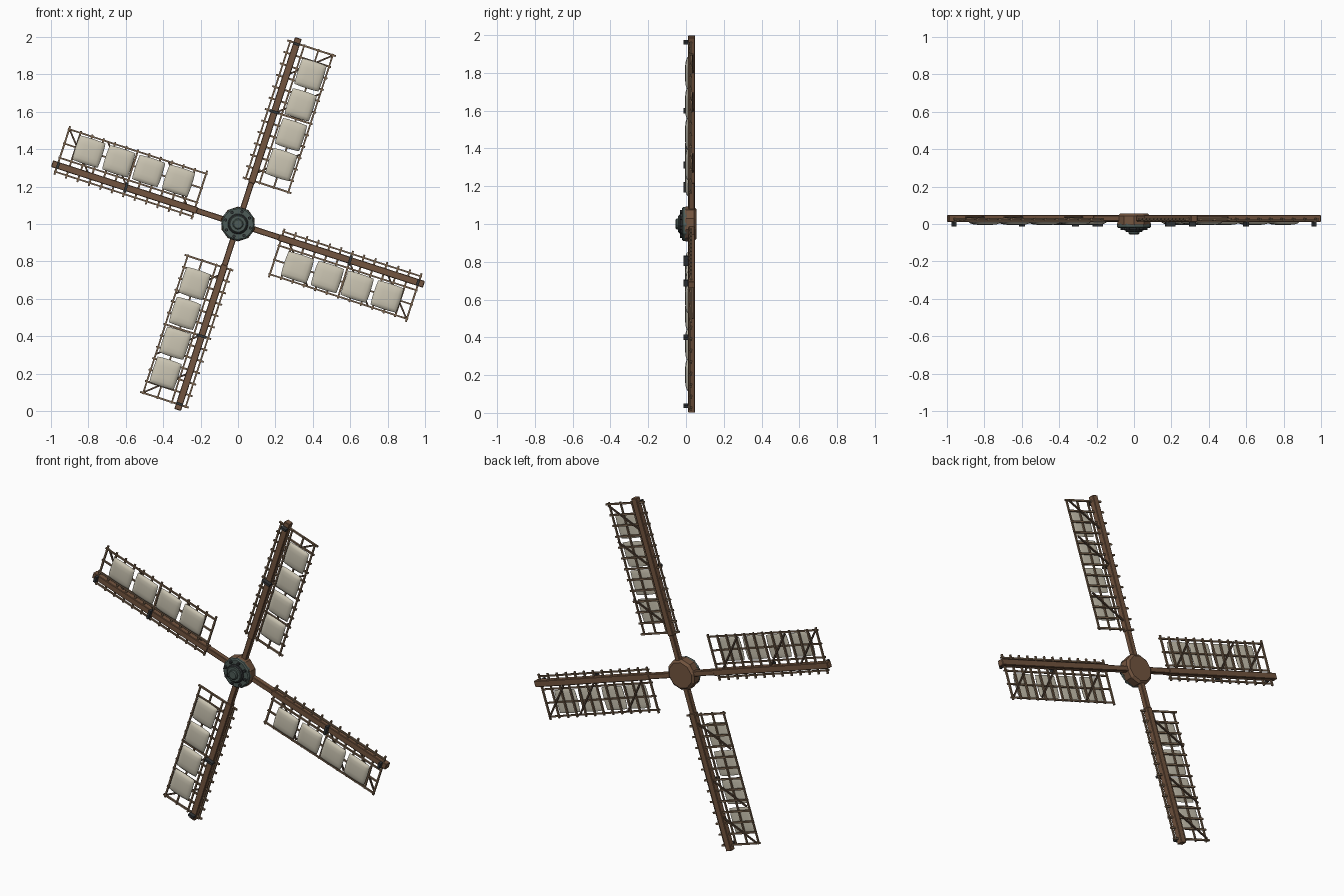
import bpy, bmesh, math
from mathutils import Matrix, Vector

cube = bpy.data.objects.get("Cube")
if cube:
    bpy.data.objects.remove(cube, do_unlink=True)


def material(name, rgb):
    m = bpy.data.materials.new(name)
    m.use_nodes = True
    m.diffuse_color = (*rgb, 1)
    bsdf = next(n for n in m.node_tree.nodes if n.type == 'BSDF_PRINCIPLED')
    bsdf.inputs["Base Color"].default_value = (*rgb, 1)
    bsdf.inputs["Roughness"].default_value = 0.8
    return m


WOOD = material("dark wood", (0.17, 0.09, 0.05))
LATH = material("lattice wood", (0.21, 0.135, 0.08))
BRACE = material("brace wood", (0.09, 0.055, 0.035))
CLOTH = material("sail cloth", (0.60, 0.56, 0.45))
IRON = material("green iron", (0.075, 0.105, 0.095))
DARK = material("black iron", (0.03, 0.033, 0.036))

HUB = Matrix.Translation((0, 0, 1))


def finish(name, bm, mat, matrix, bevel=0, smooth=False):
    bmesh.ops.recalc_face_normals(bm, faces=bm.faces)
    me = bpy.data.meshes.new(name)
    bm.to_mesh(me)
    bm.free()
    me.materials.append(mat)
    ob = bpy.data.objects.new(name, me)
    ob.matrix_world = matrix
    bpy.context.collection.objects.link(ob)
    if bevel:
        mod = ob.modifiers.new("soft edges", 'BEVEL')
        mod.width = bevel
        mod.segments = 1
    if smooth:
        bpy.ops.object.select_all(action='DESELECT')
        ob.select_set(True)
        bpy.context.view_layer.objects.active = ob
        bpy.ops.object.shade_smooth_by_angle(angle=math.radians(40))
    return ob


def bar(bm, a, b, wide, deep):
    """Box beam from a to b; wide lies across the sail, deep runs along y."""
    a, b = Vector(a), Vector(b)
    d = (b - a).normalized()
    side = Vector((0, 1, 0)).cross(d).normalized()
    frame = Matrix((side, Vector((0, 1, 0)), d)).transposed().to_4x4()
    size = Matrix.Diagonal((wide, deep, (b - a).length, 1))
    bmesh.ops.create_cube(bm, size=1, matrix=Matrix.Translation((a + b) / 2) @ frame @ size)


def lathe(name, profile, sides, mat, bevel=0):
    """Turn (radius, y) points about the hub axis, closing both ends."""
    bm = bmesh.new()
    rings = []
    for r, y in profile:
        angles = [2 * math.pi * (i + 0.5) / sides + TILT for i in range(sides)]
        rings.append([bm.verts.new((r * math.sin(t), y, r * math.cos(t))) for t in angles])
    for lo, hi in zip(rings, rings[1:]):
        for i in range(sides):
            j = (i + 1) % sides
            bm.faces.new((lo[i], lo[j], hi[j], hi[i]))
    bm.faces.new(rings[0])
    bm.faces.new(rings[-1])
    return finish(name, bm, mat, HUB, bevel)


def cloth_panels(bm):
    """Four padded cloth squares, bulging to the front."""
    n = 8
    for k in range(4):
        centre = 0.374 + 0.168 * k
        for front in (True, False):
            grid = []
            for i in range(n + 1):
                for j in range(n + 1):
                    s, t = (math.sin(math.pi * (q / n - 0.5)) for q in (i, j))
                    puff = ((1 - s ** 4) * (1 - t ** 4)) ** 0.5
                    y = 0.011 - 0.016 * puff if front else 0.011 + 0.003 * puff
                    pinch = 1 - 0.05 * s * s * t * t
                    grid.append(bm.verts.new((0.122 + 0.071 * s * pinch, y,
                                              centre + 0.075 * t * pinch)))
            for i in range(n):
                for j in range(n):
                    p = i * (n + 1) + j
                    bm.faces.new((grid[p], grid[p + 1], grid[p + n + 2], grid[p + n + 1]))
    bmesh.ops.remove_doubles(bm, verts=bm.verts, dist=0.0005)


TILT = math.radians(18)
INNER, OUTER = 0.245, 1.015

for index, label in enumerate(("top", "left", "bottom", "right")):
    place = HUB @ Matrix.Rotation(TILT + index * math.pi / 2, 4, 'Y')

    # Main spar, thinner at the hub
    bm = bmesh.new()
    bar(bm, (0, 0.03, 0.03), (0, 0.03, 0.27), 0.031, 0.031)
    bar(bm, (0, 0.03, 0.23), (0, 0.03, 1.045), 0.037, 0.037)
    finish(label + "_spar", bm, WOOD, place, 0.003)

    # Long rails
    bm = bmesh.new()
    for v in (-0.036, 0.042, 0.122, 0.203):
        bar(bm, (v, 0.02, INNER - 0.008), (v, 0.02, OUTER + 0.008), 0.009, 0.009)
    finish(label + "_rails", bm, LATH, place)

    # Cross rungs, with longer ones closing the ends
    bm = bmesh.new()
    count = 13
    for i in range(count):
        u = INNER + (OUTER - INNER) * i / (count - 1)
        end = 0.22 if i in (0, count - 1) else 0.214
        bar(bm, (-0.053, 0.027, u), (end, 0.027, u), 0.010, 0.010)
    finish(label + "_rungs", bm, LATH, place)

    # Diagonal braces on the rear
    bm = bmesh.new()
    for u in (0.29, 0.63, 0.845):
        bar(bm, (0.01, 0.035, u), (0.2, 0.035, u + 0.165), 0.009, 0.008)
    finish(label + "_braces", bm, BRACE, place)

    # Cloth
    bm = bmesh.new()
    cloth_panels(bm)
    finish(label + "_cloth", bm, CLOTH, place, smooth=True)

    # Iron clamps on the spar
    bm = bmesh.new()
    for u, width in ((0.63, 0.055), (1.012, 0.036)):
        bar(bm, (0, 0, u - 0.007), (0, 0, u + 0.007), width, 0.026)
    finish(label + "_clamps", bm, DARK, place)

# Wooden hub block
lathe("hub_block", [(0.09, -0.006), (0.093, 0.0), (0.093, 0.042), (0.078, 0.055)], 10, WOOD)

# Stepped iron cap with rim
lathe("hub_plate", [(0.09, 0.002), (0.09, -0.016), (0.083, -0.022)], 12, IRON)
lathe("hub_collar", [(0.055, -0.018), (0.055, -0.03), (0.049, -0.035)], 16, DARK)
lathe("hub_disc", [(0.047, -0.03), (0.047, -0.038), (0.043, -0.042)], 16, IRON)
lathe("hub_boss", [(0.029, -0.038), (0.029, -0.05), (0.023, -0.055)], 12, IRON)

# Ring of bolts
bm = bmesh.new()
for i in range(8):
    t = 2 * math.pi * i / 8 + TILT
    spot = Matrix.Translation((0.069 * math.sin(t), -0.025, 0.069 * math.cos(t)))
    bmesh.ops.create_cone(bm, cap_ends=True, segments=6, radius1=0.009, radius2=0.009,
                          depth=0.014, matrix=spot @ Matrix.Rotation(math.pi / 2, 4, 'X'))
finish("hub_bolts", bm, DARK, HUB)
